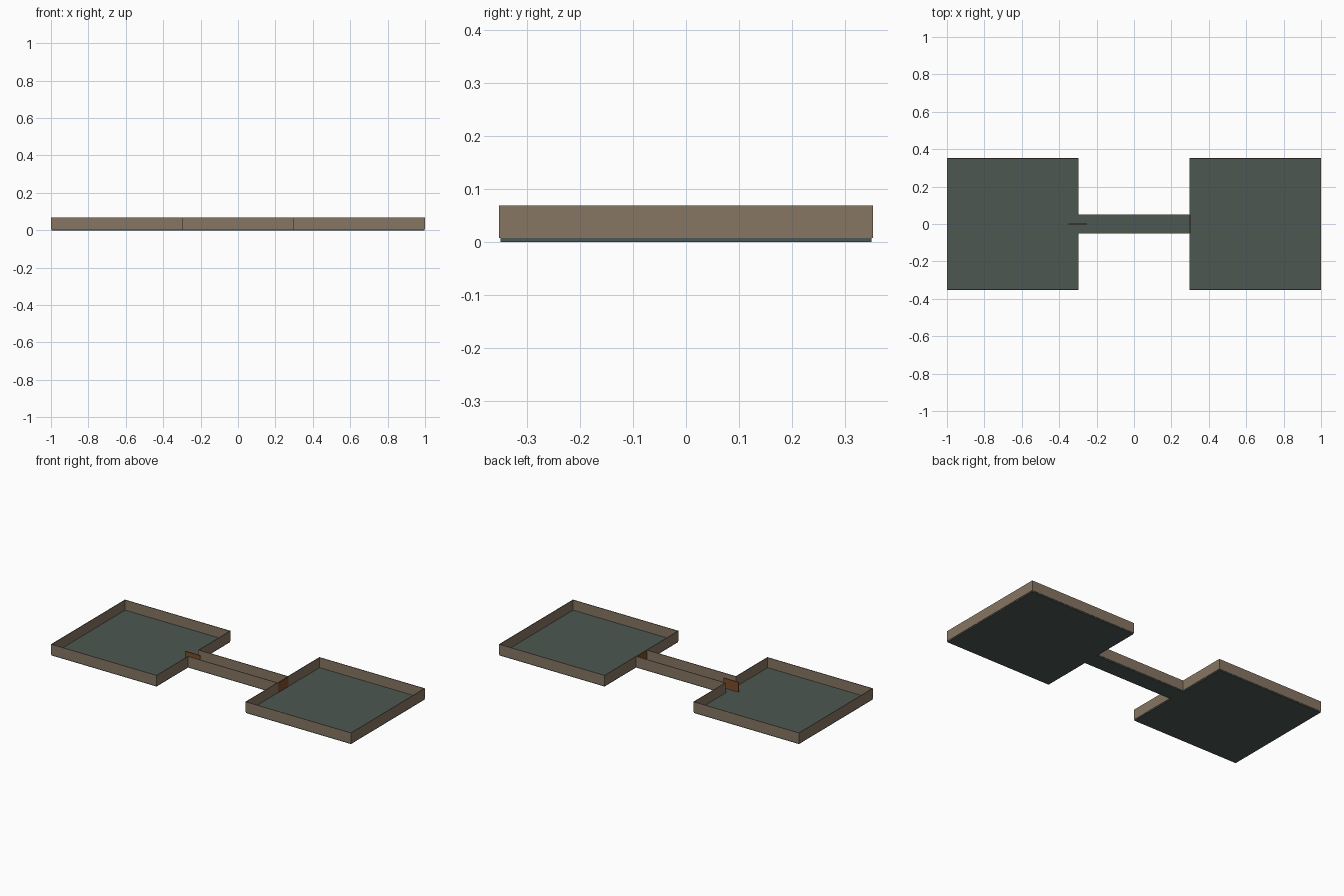
import bpy

cube = bpy.data.objects.get("Cube")
if cube:
    bpy.data.objects.remove(cube, do_unlink=True)


def material(name, rgb):
    mat = bpy.data.materials.new(name)
    mat.use_nodes = True
    mat.diffuse_color = (*rgb, 1)
    mat.node_tree.nodes["Principled BSDF"].inputs["Base Color"].default_value = (*rgb, 1)
    return mat


FLOOR = material("slate floor", (0.075, 0.095, 0.085))
WALL = material("tan wall", (0.24, 0.18, 0.125))
DOOR = material("brown door", (0.22, 0.075, 0.025))

EDGE, INNER, HALF = 0.998, 0.298, 0.35   # room extents
HALL = 0.05                              # half width of the corridor
BASE, TOP = 0.007, 0.068                 # floor surface and wall top
T = 0.002                                # half thickness of walls


def box(name, x, y, z, mat):
    """Box spanning the given (low, high) ranges."""
    bpy.ops.mesh.primitive_cube_add(size=1, location=[sum(r) / 2 for r in (x, y, z)])
    ob = bpy.context.object
    ob.name = name
    ob.scale = [abs(r[1] - r[0]) for r in (x, y, z)]
    bpy.ops.object.transform_apply(location=False, rotation=False, scale=True)
    ob.data.materials.append(mat)
    return ob


def wall(name, x, y):
    """Thin wall along the line from (x0, y0) to (x1, y1)."""
    x, y = sorted(x), sorted(y)
    box(name, (x[0] - T, x[1] + T), (y[0] - T, y[1] + T), (BASE, TOP), WALL)


# Two mirrored rooms: floor, outer wall, side walls and split inner wall
for side, s in (("left", 1), ("right", -1)):
    box(f"{side}_room_floor", (s * INNER, s * EDGE), (-HALF, HALF), (0, BASE), FLOOR)
    wall(f"{side}_room_outer_wall", (s * EDGE, s * EDGE), (-HALF, HALF))
    for end, e in (("front", -1), ("back", 1)):
        wall(f"{side}_room_{end}_wall", (s * INNER, s * EDGE), (e * HALF, e * HALF))
        wall(f"{side}_room_inner_{end}_wall", (s * INNER, s * INNER), (e * HALL, e * HALF))

# Corridor joining the rooms
box("corridor_floor", (-INNER, INNER), (-HALL, HALL), (0, BASE), FLOOR)
for end, e in (("front", -1), ("back", 1)):
    wall(f"corridor_{end}_wall", (-INNER, INNER), (e * HALL, e * HALL))

# Closed door on the left, door turned open about its middle on the right
D = 0.003
box("closed_door", (INNER - D, INNER + D), (-HALL, HALL), (BASE, TOP - 0.002), DOOR)
box("open_door", (-INNER - HALL - D, -INNER + HALL - D), (-D, D), (BASE, TOP - 0.002), DOOR)
